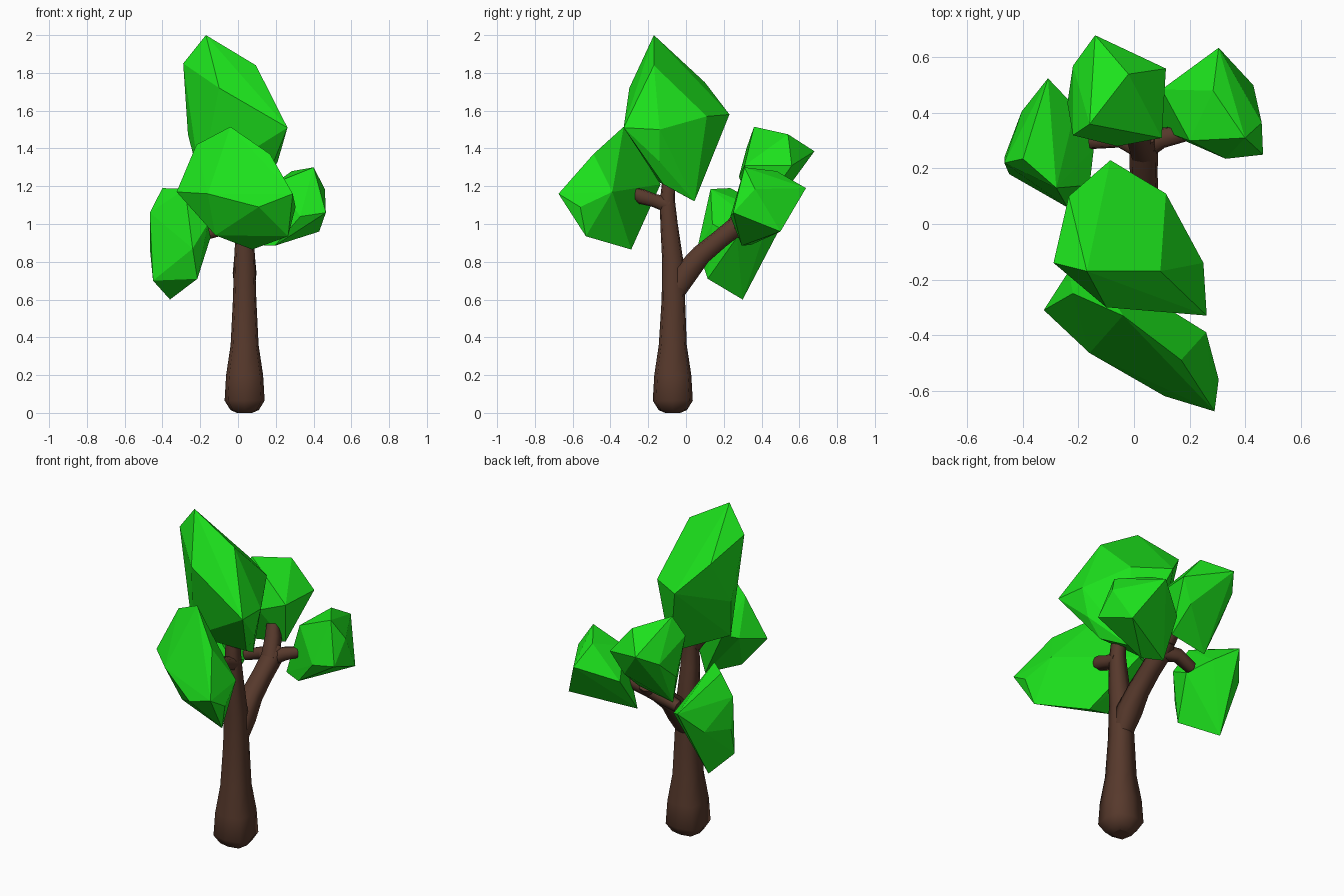
import bpy, bmesh, math
from mathutils import Vector


def material(name, rgb):
    m = bpy.data.materials.new(name)
    m.diffuse_color = (*rgb, 1)
    return m


BARK = material("brown bark", (0.095, 0.041, 0.025))
LEAF = material("leaf green", (0.012, 0.77, 0.012))


def finish(bm, name, mat):
    bmesh.ops.recalc_face_normals(bm, faces=bm.faces)
    me = bpy.data.meshes.new(name)
    bm.to_mesh(me)
    bm.free()
    me.materials.append(mat)
    ob = bpy.data.objects.new(name, me)
    bpy.context.collection.objects.link(ob)
    return ob


def limb(name, path, sides=8):
    """Tapered tube, a rounded square in section, through (x, y, z, radius) stations."""
    bm = bmesh.new()
    pts = [Vector(p[:3]) for p in path]
    rings = []
    for i, p in enumerate(path):
        d = (pts[min(i + 1, len(pts) - 1)] - pts[max(i - 1, 0)]).normalized()
        u = Vector((1, 0, 0))
        if abs(d.x) > 0.8:
            u = Vector((0, 1, 0))
        v = d.cross(u).normalized()
        u = v.cross(d)
        ring = []
        for k in range(sides):
            a = 2 * math.pi * k / sides
            r = p[3] * (1.17 if k % 2 else 1)
            ring.append(bm.verts.new(pts[i] + r * (u * math.cos(a) + v * math.sin(a))))
        rings.append(ring)
    for a, b in zip(rings, rings[1:]):
        for k in range(sides):
            f = bm.faces.new((a[k], a[(k + 1) % sides], b[(k + 1) % sides], b[k]))
            f.smooth = True
    bm.faces.new(rings[0])
    bm.faces.new(rings[-1])
    return finish(bm, name, BARK)


def clump(name, corners):
    """Faceted leaf mass wrapped around a few corner points."""
    bm = bmesh.new()
    for c in corners:
        bm.verts.new(c)
    bmesh.ops.convex_hull(bm, input=bm.verts)
    loose = [v for v in bm.verts if not v.link_faces]
    bmesh.ops.delete(bm, geom=loose, context='VERTS')
    return finish(bm, name, LEAF)


# trunk with a flared, rounded foot
limb("trunk", [(.035, -.07, 0, .04), (.035, -.07, .015, .075), (.035, -.07, .065, .106),
               (.035, -.07, .20, .098), (.035, -.07, .36, .074), (.035, -.067, .6, .062),
               (.035, -.07, .8, .056), (.035, -.09, 1.0, .046), (.035, -.098, 1.12, .040),
               (.03, -.09, 1.25, .034)])

# limbs
limb("front_twig", [(.035, -.09, 1.10, .042), (.035, -.17, 1.125, .035),
                    (.035, -.235, 1.145, .040), (.035, -.277, 1.165, .028)])
limb("back_branch", [(.035, -.07, .62, .05), (.035, 0, .74, .063), (.035, .08, .837, .054),
                     (.035, .18, .92, .050), (.035, .28, 1.0, .052), (.035, .32, 1.04, .042)])
limb("back_fork_left", [(.04, .27, .99, .044), (-.05, .31, .985, .035), (-.155, .30, .95, .030)])
limb("back_fork_right", [(.03, .27, .99, .044), (.10, .31, 1.02, .037), (.20, .33, 1.05, .028)])
limb("back_fork_up", [(.035, .26, .99, .048), (.01, .32, 1.09, .040), (-.02, .37, 1.18, .032)])

# leaf clumps
clump("top_leaves", [(-.17, -.17, 2.0), (-.29, -.14, 1.85), (.095, -.17, 1.84),
                     (-.10, -.30, 1.72), (.262, -.33, 1.51), (.21, -.14, 1.33),
                     (-.235, .10, 1.75), (.115, .11, 1.57), (-.085, .23, 1.58),
                     (-.265, -.05, 1.475), (-.01, .135, 1.38), (.07, .045, 1.12),
                     (.14, -.12, 1.21), (-.20, -.14, 1.22), (.25, -.14, 1.50)])
clump("front_leaves", [(-.04, -.33, 1.515), (-.22, -.25, 1.42), (-.325, -.31, 1.17),
                       (.17, -.49, 1.37), (.29, -.675, 1.16), (.305, -.56, 1.09),
                       (.26, -.39, 1.17), (.11, -.62, 1.09), (.265, -.53, .935),
                       (.075, -.29, .865), (-.12, -.36, .94), (-.16, -.465, 1.16),
                       (-.235, -.17, 1.20), (-.15, -.135, 1.21)])
clump("back_left_leaves", [(-.28, .13, 1.185), (-.40, .235, 1.19), (-.467, .22, 1.06),
                           (-.467, .24, .875), (-.45, .18, .70), (-.36, .30, .60),
                           (-.215, .115, .71), (-.24, .06, .87), (-.145, .27, .93),
                           (-.16, .14, 1.0), (-.31, .525, 1.03), (-.21, .42, .97),
                           (-.405, .405, .90)])
clump("back_right_leaves", [(.305, .635, 1.19), (.43, .50, .96), (.46, .365, 1.185),
                            (.465, .25, 1.06), (.33, .235, 1.04), (.40, .31, 1.30),
                            (.285, .48, 1.28), (.08, .345, .89), (.10, .485, 1.10),
                            (.195, .295, .885), (.20, .30, 1.22)])
clump("back_middle_leaves", [(-.14, .68, 1.385), (-.16, .36, 1.515), (-.02, .54, 1.475),
                             (.115, .56, 1.31), (.10, .31, 1.31), (-.06, .28, 1.25),
                             (-.22, .32, 1.40), (-.24, .435, 1.20), (-.22, .57, 1.32),
                             (-.18, .38, 1.01), (.05, .38, 1.05), (.04, .53, 1.18)])
